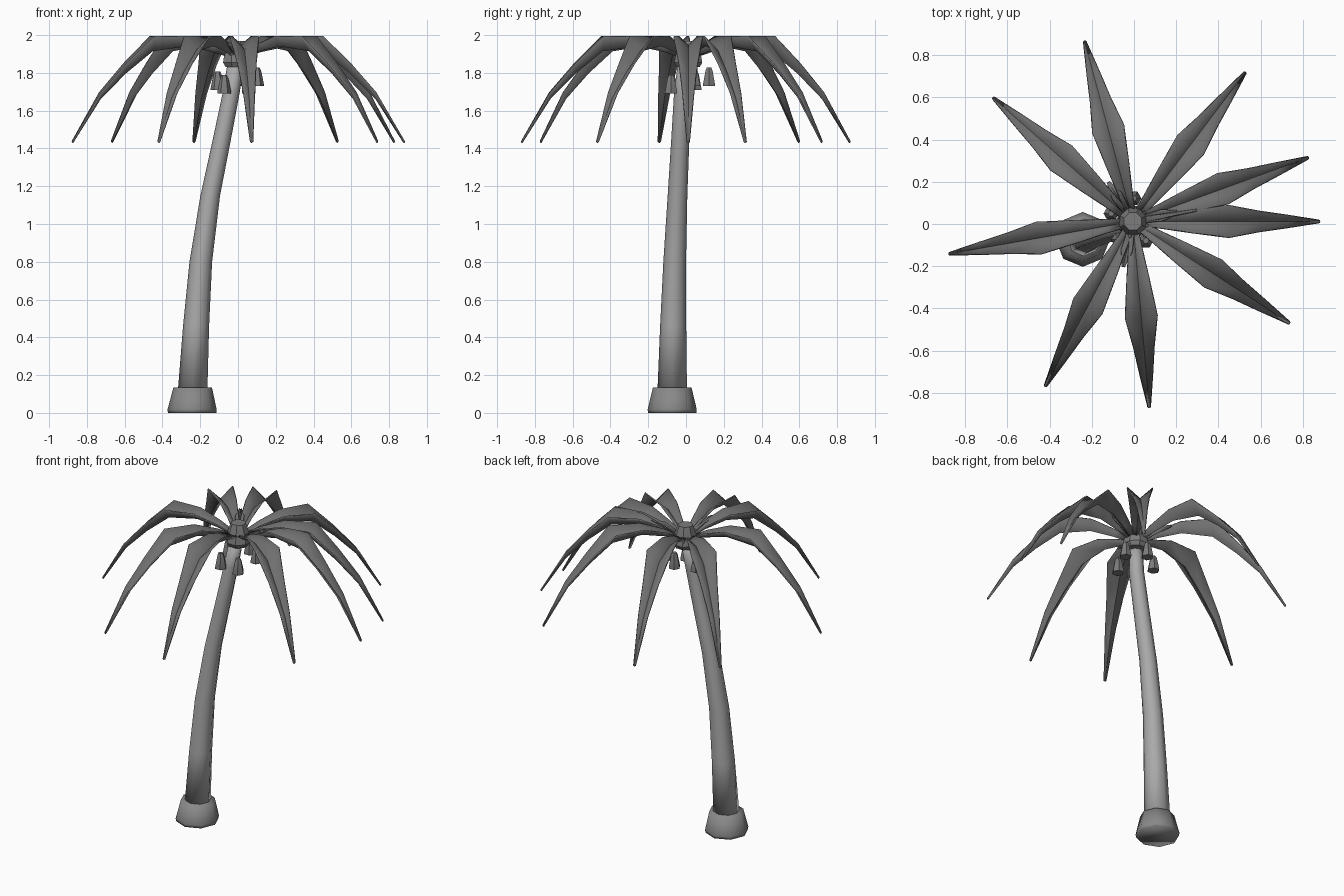
import bpy
import math
from math import cos, sin, radians

if "Cube" in bpy.data.objects:
    bpy.data.objects.remove(bpy.data.objects["Cube"])

CX, CY = -0.005, 0.012   # crown axis


def grey(name, v):
    m = bpy.data.materials.new(name)
    m.diffuse_color = (v, v, v, 1)
    m.use_nodes = True
    m.node_tree.nodes["Principled BSDF"].inputs["Base Color"].default_value = m.diffuse_color
    return m


BARK = grey("bark_grey", 0.40)
BASE = grey("base_grey", 0.25)
LEAF = grey("leaf_grey", 0.16)
FRUIT = grey("fruit_grey", 0.20)


def make(name, verts, faces, mat, angle):
    me = bpy.data.meshes.new(name)
    me.from_pydata(verts, [], faces)
    me.materials.append(mat)
    ob = bpy.data.objects.new(name, me)
    bpy.context.collection.objects.link(ob)
    bpy.ops.object.select_all(action='DESELECT')
    ob.select_set(True)
    bpy.context.view_layer.objects.active = ob
    if angle >= 180:
        bpy.ops.object.shade_smooth()
    else:
        bpy.ops.object.shade_smooth_by_angle(angle=radians(angle))
    return ob


def tube(name, rings, sides, mat, angle=180, turn=0.0):
    """Closed body through rings of (x, y, z, radius)."""
    verts = []
    for x, y, z, r in rings:
        for i in range(sides):
            a = 2 * math.pi * (i + turn) / sides
            verts.append((x + r * cos(a), y + r * sin(a), z))
    faces = []
    for k in range(len(rings) - 1):
        for i in range(sides):
            j = (i + 1) % sides
            faces.append((k * sides + i, k * sides + j,
                          (k + 1) * sides + j, (k + 1) * sides + i))
    faces.append(tuple(reversed(range(sides))))
    faces.append(tuple((len(rings) - 1) * sides + i for i in range(sides)))
    return make(name, verts, faces, mat, angle)


def frond(name, azimuth, stations, thick):
    """V-folded leaf; stations of (reach, rib z, edge z, half width)."""
    a = radians(azimuth)
    verts, faces = [], []
    for r, zr, ze, w in stations:
        for s, z in ((-w, ze), (0, zr), (w, ze)):
            verts.append((CX + r * cos(a) - s * sin(a),
                          CY + r * sin(a) + s * cos(a), z))
    for k in range(len(stations) - 1):
        for i in (0, 1):
            b = 3 * k + i
            faces.append((b, b + 3, b + 4, b + 1))
    ob = make(name, verts, faces, LEAF, 35)
    m = ob.modifiers.new("thickness", 'SOLIDIFY')
    m.thickness = thick
    m.offset = 0
    return ob


# root flare
tube("root_flare", [(-0.243, -0.073, 0.0, 0.128), (-0.243, -0.073, 0.018, 0.13),
                    (-0.24, -0.073, 0.135, 0.102)], 8, BASE)

# leaning trunk
tube("trunk", [(-0.24, -0.073, 0.12, 0.078), (-0.222, -0.068, 0.46, 0.069),
               (-0.197, -0.06, 0.80, 0.06), (-0.147, -0.045, 1.15, 0.052),
               (-0.085, -0.03, 1.45, 0.048), (-0.035, -0.018, 1.70, 0.045),
               (-0.012, 0.0, 1.86, 0.042)], 8, BARK)

# crown hub
tube("crown_hub", [(CX, CY, 1.83, 0.065), (CX, CY, 1.855, 0.08),
                   (CX, CY, 1.885, 0.075), (CX, CY, 1.97, 0.045)], 8, FRUIT, 25, 0.5)

# nine long fronds
LONG = [(0.04, 1.885, 1.90, 0.022), (0.13, 1.915, 1.945, 0.032),
        (0.27, 1.945, 1.993, 0.052), (0.455, 1.918, 1.993, 0.076),
        (0.60, 1.80, 1.85, 0.049), (0.735, 1.665, 1.695, 0.03),
        (0.885, 1.43, 1.437, 0.007)]
for n, az in enumerate((0, 20, 53, 105, 138.5, 190, 242, 275, 327)):
    frond(f"frond_{n + 1}", az, LONG, 0.008)

# three short young shoots
SHORT = [(0.04, 1.885, 1.90, 0.016), (0.14, 1.925, 1.95, 0.026),
         (0.22, 1.95, 1.96, 0.006)]
for n, az in enumerate((12, 122, 258)):
    frond(f"young_shoot_{n + 1}", az, SHORT, 0.006)

# hanging fruit
for n, (az, z) in enumerate(((16, 1.73), (88, 1.73), (160, 1.71), (232, 1.69), (304, 1.69))):
    x, y = CX + 0.11 * cos(radians(az)), CY + 0.11 * sin(radians(az))
    tube(f"fruit_{n + 1}", [(x, y, z, 0.036), (x, y, z + 0.012, 0.036),
                            (x, y, z + 0.08, 0.022), (x, y, z + 0.098, 0.014)],
         6, FRUIT, 25)
